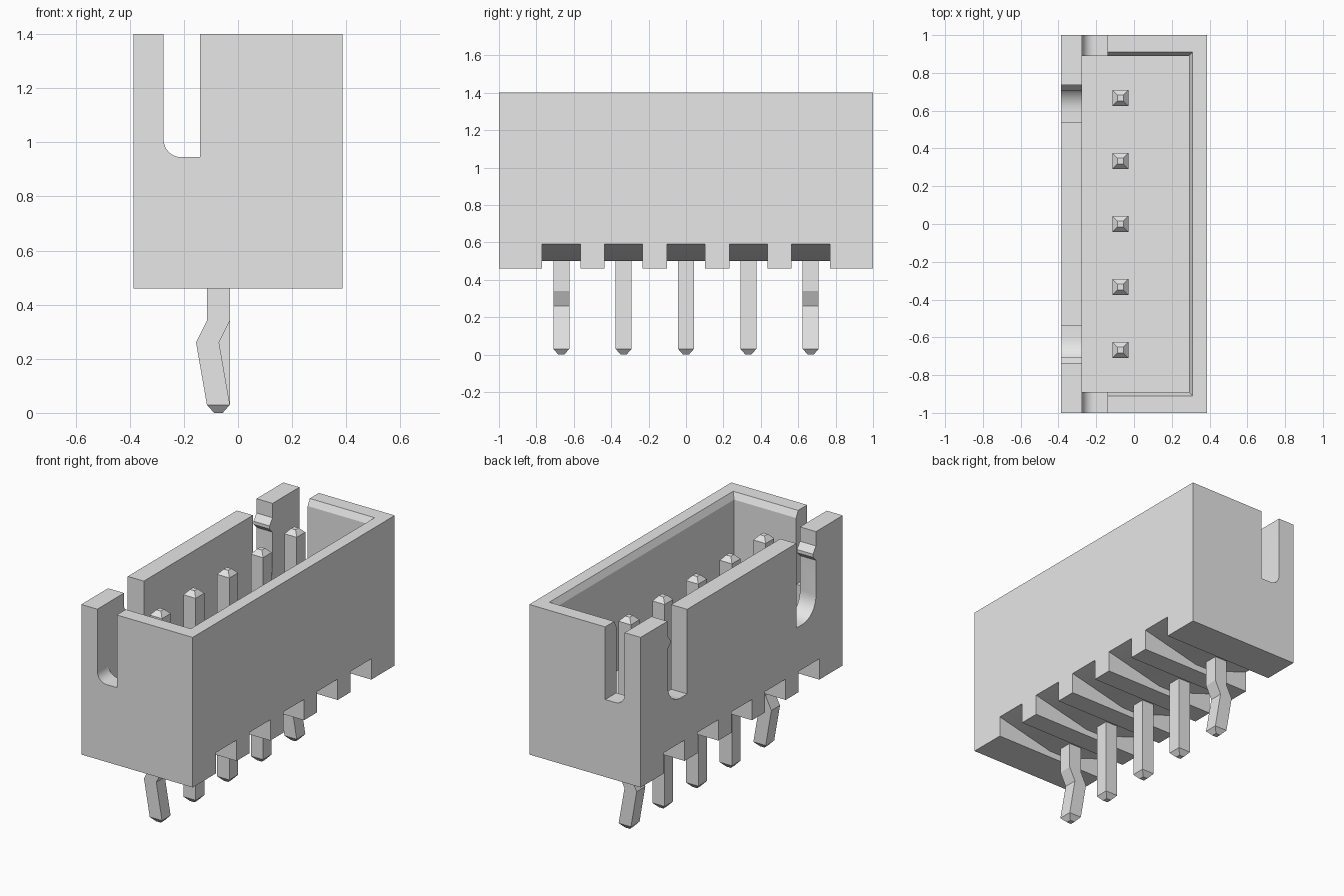
import bpy, bmesh, math

cube = bpy.data.objects.get("Cube")
if cube:
    bpy.data.objects.remove(cube, do_unlink=True)

grey = bpy.data.materials.new("plain_grey")
grey.use_nodes = True
grey.diffuse_color = (0.8, 0.8, 0.8, 1)
grey.node_tree.nodes["Principled BSDF"].inputs["Base Color"].default_value = (0.8, 0.8, 0.8, 1)


def loft(name, rings):
    """Closed solid skinned through rings of equal point count."""
    bm = bmesh.new()
    loops = [[bm.verts.new(p) for p in ring] for ring in rings]
    n = len(loops[0])
    for a, b in zip(loops, loops[1:]):
        for i in range(n):
            j = (i + 1) % n
            bm.faces.new((a[i], a[j], b[j], b[i]))
    bm.faces.new(loops[0])
    bm.faces.new(loops[-1])
    bmesh.ops.recalc_face_normals(bm, faces=bm.faces)
    mesh = bpy.data.meshes.new(name)
    bm.to_mesh(mesh)
    bm.free()
    obj = bpy.data.objects.new(name, mesh)
    bpy.context.collection.objects.link(obj)
    mesh.materials.append(grey)
    return obj


def rect(x0, x1, y0, y1, z):
    return [(x0, y0, z), (x1, y0, z), (x1, y1, z), (x0, y1, z)]


def prism_y(name, profile, y0, y1):
    return loft(name, [[(x, y, z) for x, z in profile] for y in (y0, y1)])


def prism_x(name, profile, x0, x1):
    return loft(name, [[(x, y, z) for y, z in profile] for x in (x0, x1)])


def arc(cx, cz, r, start, end, steps=8):
    angles = [math.radians(start + (end - start) * i / steps) for i in range(steps + 1)]
    return [(cx + r * math.cos(a), cz + r * math.sin(a)) for a in angles]


def cut(target, cutter):
    cutter.hide_render = True
    mod = target.modifiers.new("cut", "BOOLEAN")
    mod.operation = "DIFFERENCE"
    mod.solver = "EXACT"
    mod.object = cutter
    bpy.context.view_layer.objects.active = target
    bpy.ops.object.modifier_apply(modifier=mod.name)
    bpy.data.objects.remove(cutter, do_unlink=True)


# Housing block
W, BASE, TOP, OVER = 0.386, 0.46, 1.4, 1.5
PITCH = 1 / 3
housing = loft("housing", [rect(-W, W, -1, 1, z) for z in (BASE, TOP)])

# Cavity with chamfered rim
cut(housing, loft("cavity_cutter", [
    rect(-0.275, 0.29, -0.89, 0.89, 0.73),
    rect(-0.275, 0.29, -0.89, 0.89, 1.36),
    rect(-0.275, 0.31, -0.91, 0.91, TOP),
    rect(-0.275, 0.31, -0.91, 0.91, OVER)]))

# Slots through both end walls, rounded on one lower corner
end_slot = [(-0.14, OVER), (-0.275, OVER)] + arc(-0.21, 1.01, 0.065, 180, 270) + [(-0.14, 0.945)]
cut(housing, prism_y("end_slot_cutter", end_slot, -1.1, 1.1))

# Slots through the long wall, each with a small latch bump on the corner post
side_slot = ([(0.54, OVER), (0.54, 0.87)] + arc(0.605, 1.0, 0.13, 270, 360)
             + [(0.735, 1.22), (0.705, 1.25), (0.705, 1.27), (0.735, 1.31), (0.735, OVER)])
for side in (-1, 1):
    cut(housing, prism_x("side_slot_cutter", [(side * y, z) for y, z in side_slot], -0.5, -0.2))

# Underside notches, shallower around the pins
notch = [(-0.5, 0.3), (-0.5, 0.59), (-W, 0.59), (-0.12, 0.5),
         (0, 0.5), (W, 0.59), (0.5, 0.59), (0.5, 0.3)]
for i in range(-2, 3):
    cut(housing, prism_y("notch_cutter", notch, i * PITCH - 0.102, i * PITCH + 0.102))

bpy.ops.object.select_all(action="DESELECT")
housing.select_set(True)
bpy.context.view_layer.objects.active = housing
bpy.ops.object.shade_smooth_by_angle(angle=math.radians(25))

# Pins: tapered tips, the outer two kinked below the housing
for i in range(-2, 3):
    kink = [(0.26, -0.04, 0.0425), (0.34, 0, 0.0425)] if abs(i) == 2 else []
    sections = ([(0, 0, 0.016), (0.03, 0, 0.0425)] + kink
                + [(1.295, 0, 0.0425), (1.325, 0, 0.016)])
    rings = []
    for z, shift, half in sections:
        x, y = -0.0725 + shift, i * PITCH
        rings.append(rect(x - half, x + half, y - half, y + half, z))
    loft("pin_%d" % (i + 3), rings)
